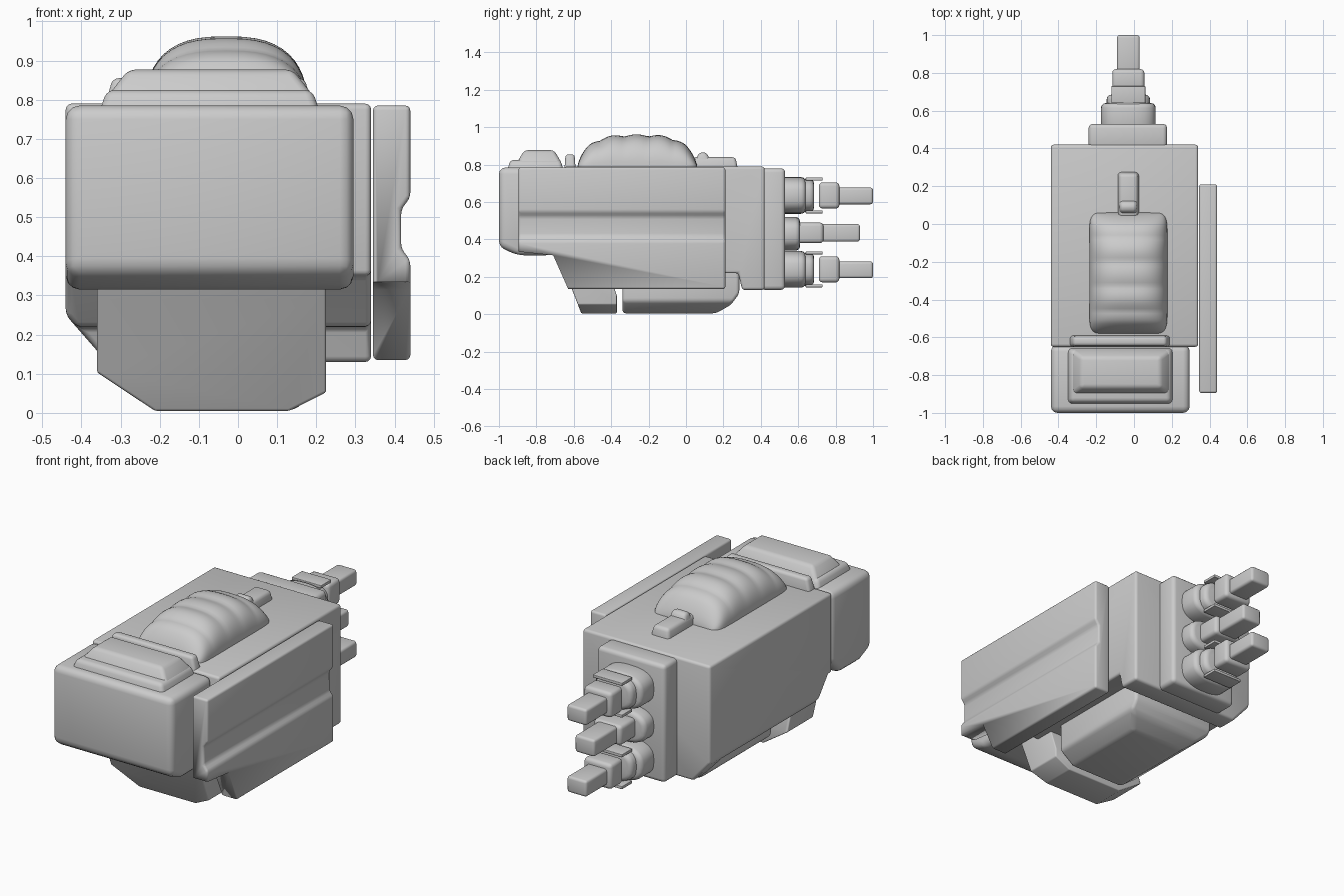
import bpy, bmesh, math
from mathutils import Vector

if "Cube" in bpy.data.objects:
    bpy.data.objects.remove(bpy.data.objects["Cube"])

grey = bpy.data.materials.new("plain_grey")
grey.use_nodes = True
COLOUR = (0.6, 0.6, 0.6, 1)
grey.diffuse_color = COLOUR
grey.node_tree.nodes["Principled BSDF"].inputs["Base Color"].default_value = COLOUR


def finish(name, bm, bevel=0.0, segments=3):
    """Round the sharp edges and turn the bmesh into an object."""
    bmesh.ops.recalc_face_normals(bm, faces=bm.faces[:])
    if bevel:
        sharp = [e for e in bm.edges if e.calc_face_angle(0) > math.radians(20)]
        bmesh.ops.bevel(bm, geom=sharp, offset=bevel, segments=segments,
                        profile=0.5, affect='EDGES', clamp_overlap=True)
    mesh = bpy.data.meshes.new(name)
    bm.to_mesh(mesh)
    bm.free()
    ob = bpy.data.objects.new(name, mesh)
    bpy.context.collection.objects.link(ob)
    mesh.materials.append(grey)
    bpy.ops.object.select_all(action='DESELECT')
    ob.select_set(True)
    bpy.context.view_layer.objects.active = ob
    bpy.ops.object.shade_smooth_by_angle(angle=math.radians(35))
    return ob


def trim(bm, point, normal):
    """Slice off everything on the normal's side and cap the cut."""
    bmesh.ops.bisect_plane(bm, geom=bm.verts[:] + bm.edges[:] + bm.faces[:],
                           plane_co=Vector(point), plane_no=Vector(normal), clear_outer=True)
    bmesh.ops.holes_fill(bm, edges=[e for e in bm.edges if e.is_boundary])


def prism(points, axis, start, end):
    """Extrude a profile: axis x takes (y, z) points, axis y takes (x, z)."""
    bm = bmesh.new()
    place = (lambda p, d: (d, *p)) if axis == 'x' else (lambda p, d: (p[0], d, p[1]))
    face = bm.faces.new([bm.verts.new(place(p, start)) for p in points])
    extruded = bmesh.ops.extrude_face_region(bm, geom=[face])
    moved = [v for v in extruded["geom"] if isinstance(v, bmesh.types.BMVert)]
    shift = Vector(place((0, 0), end - start))
    bmesh.ops.translate(bm, verts=moved, vec=shift)
    return bm


def block(name, x, y, z, bevel=0.02, top=(0, 0), bottom=(0, 0)):
    """Box from ranges; top and bottom give x and y insets for a taper."""
    bm = bmesh.new()
    bmesh.ops.create_cube(bm, size=1)
    for v in bm.verts:
        inset = top if v.co.z > 0 else bottom
        sides = []
        for c, (lo, hi), i in zip(v.co, (x, y, z), (*inset, 0)):
            sides.append(hi - i if c > 0 else lo + i)
        v.co = sides
    return finish(name, bm, bevel)


# Main body with a hanging rear lip and a rising front underside
bm = prism([(-.65, .79), (.42, .79), (.42, .13), (.30, .13), (.28, .22),
            (-.52, .22), (-.62, .35), (-.65, .35)], 'x', -.44, .34)
trim(bm, (-.44, 0, .25), (-.8, 0, -.7))
finish("main_body", bm, .022)

# Front block with a sloping underside
bm = prism([(-1, .36), (-1, .785), (-.64, .785), (-.64, .4), (-.72, .315), (-.9, .315)],
           'x', -.44, .295)
finish("front_block", bm, .035)

# Stepped housing above the front block
block("front_housing_base", (-.36, .215), (-.96, -.65), (.75, .825), .02, top=(.025, .02))
block("front_housing_top", (-.34, .20), (-.91, -.66), (.8, .877), .018, top=(.06, .045))
block("cross_bar", (-.35, .20), (-.652, -.588), (.75, .855), .015, top=(.03, .008))

# Ribbed dome lofted along the length
bm = bmesh.new()
rings = []
STATIONS, STEPS = 60, 24
for j in range(STATIONS + 1):
    t = -math.cos(math.pi * j / STATIONS)
    y = -.26 + .32 * t
    fall = max(0.0, 1 - abs(t) ** 3.2)
    rib = .012 * abs(math.sin(math.pi * (y + .59) / .13)) * min(1, fall * 2)
    height = .165 * fall ** .6 + rib
    width = .155 + .052 * max(0.0, 1 - abs(t) ** 12) ** .5
    ring = []
    for i in range(STEPS + 1):
        a = math.pi * i / STEPS
        c, s = math.cos(a), math.sin(a)
        ring.append(bm.verts.new((-.03 + width * math.copysign(abs(c) ** .75, c), y,
                                  .785 + height * s ** .85)))
    rings.append(ring)
for r, q in zip(rings, rings[1:]):
    for i in range(STEPS):
        bm.faces.new((r[i], r[i + 1], q[i + 1], q[i]))
finish("ribbed_dome", bm)
block("dome_latch", (-.09, .03), (.02, .28), (.76, .84), .018, top=(.012, .015))
block("dome_latch_step", (-.085, .025), (.03, .15), (.78, .865), .018, top=(.012, .04))

# Side panel with a long groove and a cut-away front corner
bm = prism([(.345, .785), (.44, .785), (.44, .55), (.417, .52), (.417, .42),
            (.44, .39), (.44, .135), (.345, .135)], 'y', -.895, .21)
panel = finish("side_panel", bm, .012)
bm = prism([(-1, .34), (-.9, .335), (-.71, .315), (-.63, .135), (-.62, 0), (-1, 0)],
           'x', .2, .6)
cutter = finish("panel_cutter", bm)
cutter.hide_render = True
cut = panel.modifiers.new("corner_cut", 'BOOLEAN')
cut.operation, cut.object = 'DIFFERENCE', cutter
bpy.context.view_layer.objects.active = panel
bpy.ops.object.modifier_apply(modifier=cut.name)
bpy.data.objects.remove(cutter)

# Slanted slab under the front
bm = prism([(-.70, .34), (-.67, .29), (-.56, .005), (-.37, .005), (-.37, .10),
            (-.45, .34)], 'x', -.36, .225)
trim(bm, (-.34, 0, .09), (-.55, 0, -.83))
trim(bm, (.20, 0, .04), (.45, 0, -.9))
finish("slanted_slab", bm, .02)

# Tapered box under the body
bm = prism([(-.34, .3), (-.34, .005), (.16, .005), (.24, .05), (.285, .11), (.285, .3)],
           'x', -.29, .225)
trim(bm, (-.27, 0, .07), (-.6, 0, -.8))
trim(bm, (.20, 0, .05), (.6, 0, -.8))
finish("underside_box", bm, .018)

# Rear plate
block("rear_plate", (-.24, .175), (.40, .53), (.13, .78), .022)


def collar(name, z, rx, rz, y0, y1):
    """Rounded oval boss pointing backwards."""
    count = 32
    points = []
    for k in range(count):
        a = math.tau * k / count
        c, s = math.cos(a), math.sin(a)
        points.append((-.03 + rx * math.copysign(abs(c) ** .8, c),
                       z + rz * math.copysign(abs(s) ** .7, s)))
    bm = prism(points, 'y', y0, y1)
    bmesh.ops.recalc_face_normals(bm, faces=bm.faces[:])
    rim = [e for e in bm.edges if e.calc_face_angle(0) > 1]
    bmesh.ops.bevel(bm, geom=rim, offset=.025, segments=3, profile=.5, affect='EDGES')
    finish(name, bm)


# Three rear prongs: the outer pair are longer, with a gap behind the boss
for label, z in (("upper", .635), ("lower", .24)):
    collar(label + "_boss", z, .145, .098, .50, .64)
    collar(label + "_boss_end", z, .115, .088, .55, .685)
    for side, dz in (("top", .088), ("bottom", -.088)):
        block(f"{label}_{side}_strip", (-.12, .06), (.64, .73), (z + dz - .008, z + dz + .008), .003)
    block(label + "_prong_base", (-.115, .055), (.71, .82), (z - .07, z + .07), .02)
    block(label + "_prong", (-.09, .03), (.78, 1.0), (z - .047, z + .042), .014)
collar("middle_boss", .43, .145, .09, .50, .61)
block("middle_prong_base", (-.115, .055), (.58, .735), (.38, .49), .02)
block("middle_prong", (-.09, .03), (.70, .93), (.388, .482), .014)
